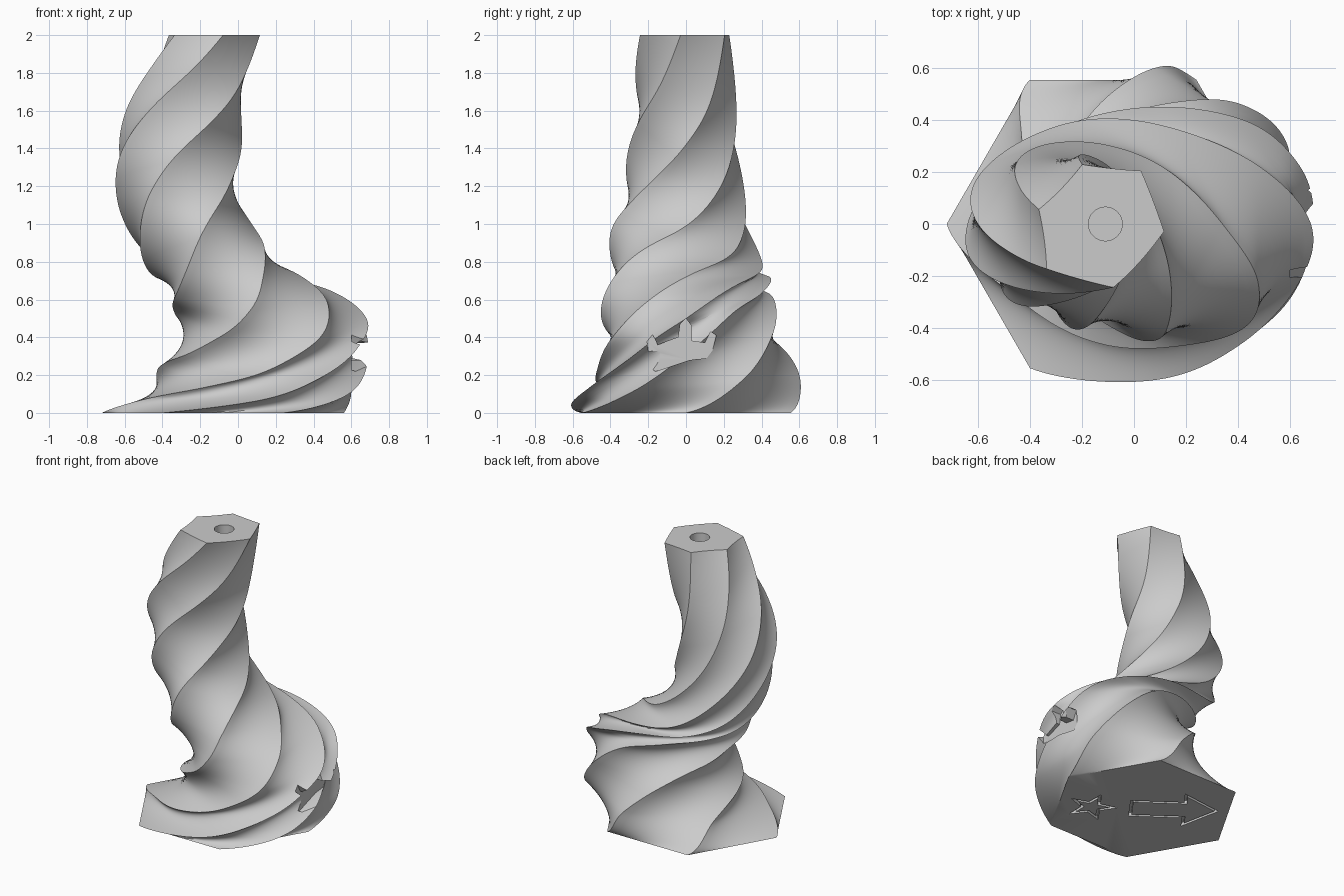
import bpy
import bmesh
import math
from mathutils import Vector

default_cube = bpy.data.objects.get("Cube")
if default_cube:
    bpy.data.objects.remove(default_cube, do_unlink=True)

SIDES = 6
SPLITS = 10          # subdivisions along each side of the hexagon
RINGS = 200
LAST_KEY = 12.8      # key spacing is 30 degrees of twist

# Section values, one per 30 degrees of twist
center_x = [-.08, .08, .14, .17, .17, .07, -.07, -.19, -.28, -.32, -.29, -.21, -.08, .04]
center_z = [0, .13, .28, .41, .52, .63, .74, .88, 1.06, 1.27, 1.5, 1.76, 2.12, 2.45]
radius_x = [.64, .59, .55, .53, .51, .47, .41, .38, .36, .34, .31, .26, .22, .22]
radius_y = [.64, .6, .53, .47, .46, .45, .43, .4, .35, .31, .285, .265, .245, .24]
tilt_x = [0, .01, .03, .02, -.02, -.02, -.02, -.04, -.07, -.08, -.08, -.07, -.04, 0]
tilt_y = [0, .07, .14, .18, .14, .08, 0, -.07, -.09, -.1, -.1, -.09, -.05, 0]


def sample(keys, t):
    """Smooth interpolation through the keys."""
    i = min(int(t), len(keys) - 2)
    f = t - i
    b, c = keys[i], keys[i + 1]
    a = keys[i - 1] if i > 0 else b
    d = keys[i + 2] if i + 2 < len(keys) else 2 * c - b
    m, n = (c - a) / 2, (d - b) / 2
    return (b + m * f + (3 * (c - b) - 2 * m - n) * f ** 2
            + (2 * (b - c) + m + n) * f ** 3)


def section(t):
    """Points of a twisted, tilted hexagon."""
    cx, cz, rx, ry, tx, ty = (sample(k, t) for k in
                              (center_x, center_z, radius_x, radius_y, tilt_x, tilt_y))
    points = []
    for side in range(SIDES):
        a = math.radians(60 * side + 30 * t)
        b = a + math.radians(60)
        start = Vector((math.cos(a), math.sin(a)))
        end = Vector((math.cos(b), math.sin(b)))
        for k in range(SPLITS):
            u, v = start.lerp(end, k / SPLITS)
            points.append((cx + rx * u, ry * v, max(cz + tx * u + ty * v, 0)))
    return points


def make_object(name, bm):
    bmesh.ops.recalc_face_normals(bm, faces=bm.faces)
    mesh = bpy.data.meshes.new(name)
    bm.to_mesh(mesh)
    bm.free()
    obj = bpy.data.objects.new(name, mesh)
    bpy.context.collection.objects.link(obj)
    return obj


def bridge(bm, low, high):
    n = len(low)
    for i in range(n):
        j = (i + 1) % n
        bm.faces.new((low[i], low[j], high[j], high[i]))


def prism(name, outline, offset):
    """Closed solid from an outline swept along an offset."""
    bm = bmesh.new()
    low = [bm.verts.new(p) for p in outline]
    high = [bm.verts.new(Vector(p) + Vector(offset)) for p in outline]
    bridge(bm, low, high)
    bm.faces.new(low)
    bm.faces.new(high)
    return make_object(name, bm)


def groove(name, outline, width, depth):
    """Thin closed band that follows an outline on the underside."""
    bm = bmesh.new()
    pts = [Vector(p) for p in outline]
    n = len(pts)
    inner = []
    for i, p in enumerate(pts):
        d1 = (p - pts[i - 1]).normalized()
        d2 = (pts[(i + 1) % n] - p).normalized()
        n1, n2 = Vector((-d1.y, d1.x)), Vector((-d2.y, d2.x))
        inner.append(p + (n1 + n2) * width / (1 + n1.dot(n2)))
    loops = [[bm.verts.new((p.x, p.y, z)) for p in ring]
             for ring, z in ((pts, -depth), (pts, depth), (inner, depth), (inner, -depth))]
    for i in range(4):
        bridge(bm, loops[i], loops[(i + 1) % 4])
    return make_object(name, bm)


# Twisted column, trimmed flat at the top
bm = bmesh.new()
rings = [[bm.verts.new(p) for p in section(LAST_KEY * r / RINGS)] for r in range(RINGS + 1)]
for low, high in zip(rings, rings[1:]):
    bridge(bm, low, high)
bm.faces.new(rings[0])
cut = bmesh.ops.bisect_plane(bm, geom=bm.verts[:] + bm.edges[:] + bm.faces[:], dist=1e-5,
                             plane_co=(0, 0, 2), plane_no=(0, 0, 1), clear_outer=True)
rim = [e for e in cut["geom_cut"] if isinstance(e, bmesh.types.BMEdge)]
bmesh.ops.contextual_create(bm, geom=rim)
column = make_object("twisted_column", bm)

# Round hole in the top
circle = [(-.11 + .065 * math.cos(math.tau * i / 32), .065 * math.sin(math.tau * i / 32), 1.7)
          for i in range(32)]
cutters = [prism("hole_cutter", circle, (0, 0, .5))]

# Three-pronged pocket in the bulging side
prongs = [(-.16, .22), (.02, .28), (.11, .29), (.14, .33), (.16, .41), (.13, .43), (.1, .37),
          (.03, .38), (.03, .46), (0, .5), (-.03, .47), (-.04, .4), (-.15, .36),
          (-.18, .42), (-.21, .41), (-.2, .33), (-.18, .23)]
cutters.append(prism("pocket_cutter", [(.6, y, z) for y, z in prongs], (.4, 0, 0)))

# Arrow and star grooves in the base
heading = math.radians(144)


def on_base(along, across):
    c, s = math.cos(heading), math.sin(heading)
    return (-.08 + along * c - across * s, along * s + across * c)


arrow = [(-.09, -.1), (.26, -.1), (.26, -.21), (.49, 0), (.26, .21), (.26, .1), (-.09, .1)]
star = []
for i in range(10):
    reach = .07 if i % 2 else .17
    star.append((-.34 + reach * math.cos(math.tau * i / 10), reach * math.sin(math.tau * i / 10)))
for name, shape in (("arrow_cutter", arrow), ("star_cutter", star)):
    cutters.append(groove(name, [on_base(*p) for p in shape], .018, .025))

# Cut and finish
bpy.context.view_layer.objects.active = column
column.select_set(True)
for cutter in cutters:
    cutter.hide_render = True
    mod = column.modifiers.new(cutter.name, "BOOLEAN")
    mod.operation = "DIFFERENCE"
    mod.solver = "EXACT"
    mod.object = cutter
    bpy.ops.object.modifier_apply(modifier=mod.name)
    bpy.data.objects.remove(cutter, do_unlink=True)

grey = bpy.data.materials.new("light_grey")
grey.use_nodes = True
colour = (.6, .6, .6, 1)
grey.diffuse_color = colour
grey.node_tree.nodes["Principled BSDF"].inputs["Base Color"].default_value = colour
column.data.materials.clear()
column.data.materials.append(grey)
bpy.ops.object.shade_smooth_by_angle(angle=math.radians(28))
